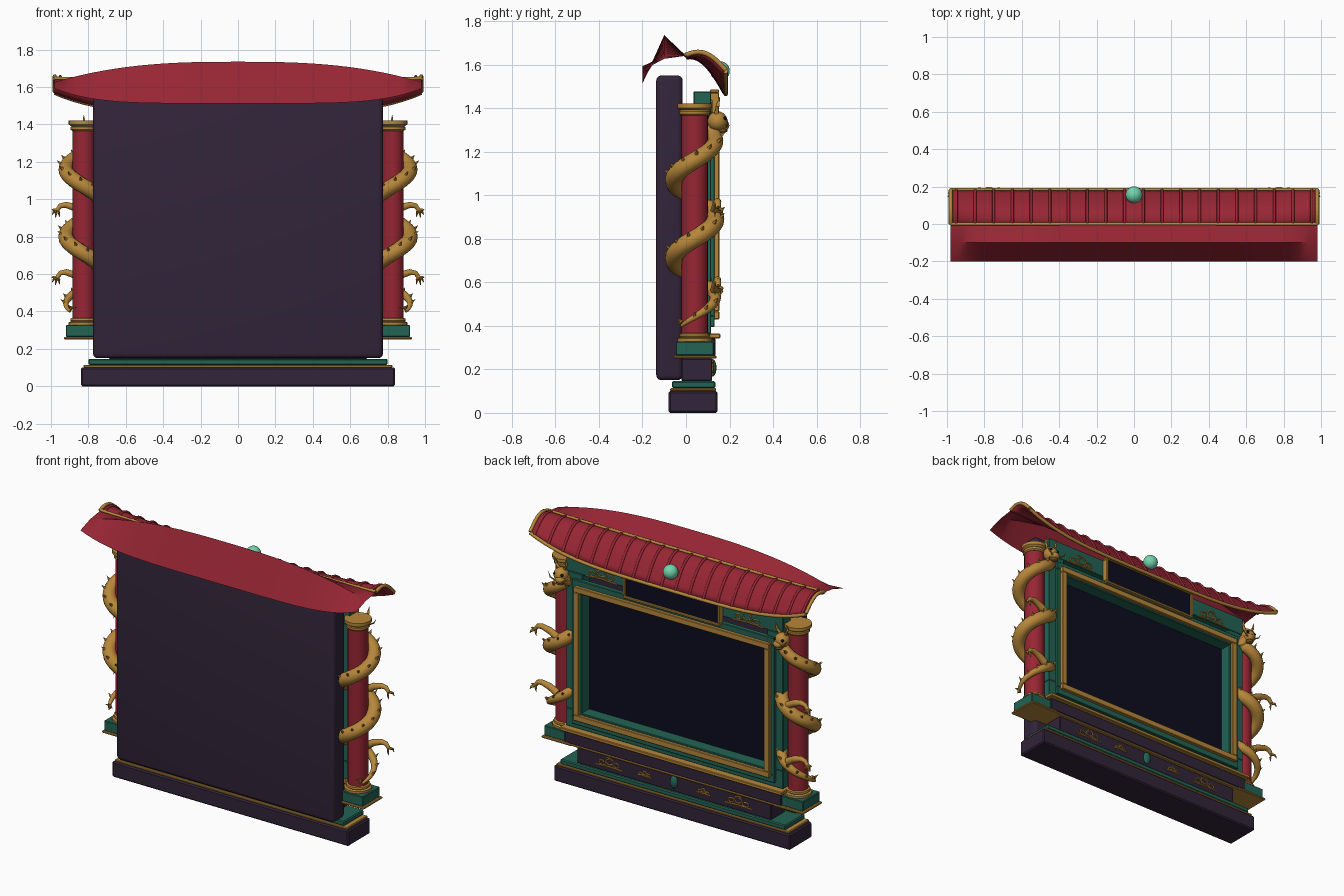
import bpy, bmesh, math
from mathutils import Vector, Matrix

if "Cube" in bpy.data.objects:
    bpy.data.objects.remove(bpy.data.objects["Cube"])


def mat(name, r, g, b):
    m = bpy.data.materials.new(name)
    m.diffuse_color = (r, g, b, 1)
    m.use_nodes = True
    m.node_tree.nodes["Principled BSDF"].inputs["Base Color"].default_value = m.diffuse_color
    return m


RED = mat("lacquer_red", 0.31, 0.019, 0.034)
GOLD = mat("old_gold", 0.47, 0.24, 0.042)
GREEN = mat("temple_green", 0.017, 0.125, 0.088)
DARK = mat("dark_plum", 0.032, 0.018, 0.042)
NAVY = mat("night_navy", 0.004, 0.004, 0.014)
JADE = mat("pale_jade", 0.17, 0.66, 0.42)
BRONZE = mat("dark_bronze", 0.19, 0.095, 0.02)


def finish(name, bm, m, smooth=None):
    me = bpy.data.meshes.new(name)
    bm.to_mesh(me)
    bm.free()
    ob = bpy.data.objects.new(name, me)
    bpy.context.collection.objects.link(ob)
    me.materials.append(m)
    if smooth:
        bpy.ops.object.select_all(action='DESELECT')
        bpy.context.view_layer.objects.active = ob
        ob.select_set(True)
        bpy.ops.object.shade_smooth_by_angle(angle=math.radians(smooth))
    return ob


def box(name, xs, ys, zs, m, bevel=0.004, seg=1):
    bm = bmesh.new()
    size = [b - a for a, b in (xs, ys, zs)]
    mid = [(a + b) / 2 for a, b in (xs, ys, zs)]
    bmesh.ops.create_cube(bm, size=1, matrix=Matrix.Translation(mid) @ Matrix.Diagonal((*size, 1)))
    if bevel:
        bmesh.ops.bevel(bm, geom=bm.edges[:], offset=bevel, segments=seg, affect='EDGES', profile=0.5)
    return finish(name, bm, m, 35)


def frame(name, x, z0, z1, w, y0, y1, m):
    """Rectangular frame of outer half width x and bar width w."""
    box(name + "_top", (-x, x), (y0, y1), (z1 - w, z1), m, 0.003)
    box(name + "_bottom", (-x, x), (y0, y1), (z0, z0 + w), m, 0.003)
    for s in (-1, 1):
        a, b = sorted((s * x, s * (x - w)))
        box(name + "_side", (a, b), (y0, y1), (z0 + w, z1 - w), m, 0.003)


def ball(name, c, r, m):
    bm = bmesh.new()
    bmesh.ops.create_uvsphere(bm, u_segments=24, v_segments=14, radius=1,
                              matrix=Matrix.Translation(c) @ Matrix.Diagonal((*r, 1)))
    return finish(name, bm, m, 60)


def lathe(name, x, y, profile, m, n=32):
    """Closed turned shape from (radius, z) pairs."""
    bm = bmesh.new()
    rings = [[bm.verts.new((x + r * math.cos(k * math.tau / n), y + r * math.sin(k * math.tau / n), z))
              for k in range(n)] for r, z in profile]
    for a, b in zip(rings, rings[1:]):
        for k in range(n):
            bm.faces.new((a[k], a[(k + 1) % n], b[(k + 1) % n], b[k]))
    bm.faces.new(rings[0][::-1])
    bm.faces.new(rings[-1])
    return finish(name, bm, m, 35)


def tube(name, pts, radii, m, n=8):
    """Tapered tube swept along points."""
    bm = bmesh.new()
    pts = [Vector(p) for p in pts]
    if not isinstance(radii, list):
        radii = [radii] * len(pts)
    rings = []
    for i, p in enumerate(pts):
        t = (pts[min(i + 1, len(pts) - 1)] - pts[max(i - 1, 0)]).normalized()
        ref = Vector((0, 0, 1)) if abs(t.z) < 0.9 else Vector((0, 1, 0))
        u = t.cross(ref).normalized()
        v = u.cross(t)
        rings.append([bm.verts.new(p + radii[i] * (u * math.cos(k * math.tau / n) + v * math.sin(k * math.tau / n)))
                      for k in range(n)])
    for a, b in zip(rings, rings[1:]):
        for k in range(n):
            bm.faces.new((a[k], a[(k + 1) % n], b[(k + 1) % n], b[k]))
    bm.faces.new(rings[0])
    bm.faces.new(rings[-1])
    bmesh.ops.recalc_face_normals(bm, faces=bm.faces[:])
    return finish(name, bm, m, 50)


def surface(name, f, us, vs, m, thick=0.0):
    bm = bmesh.new()
    g = [[bm.verts.new(f(u, v)) for v in vs] for u in us]
    for i in range(len(us) - 1):
        for j in range(len(vs) - 1):
            bm.faces.new((g[i][j], g[i + 1][j], g[i + 1][j + 1], g[i][j + 1]))
    ob = finish(name, bm, m, 40)
    if thick:
        sol = ob.modifiers.new("thickness", 'SOLIDIFY')
        sol.thickness = thick
    return ob


# Plinth, back panel and lower apron
box("plinth", (-.84, .84), (-.08, .145), (0, .1), DARK, .008)
box("plinth_gold_trim", (-.825, .825), (-.073, .138), (.1, .114), GOLD)
box("plinth_green_step", (-.8, .8), (-.065, .135), (.114, .146), GREEN, .006)
box("back_panel", (-.775, .775), (-.137, -.015), (.15, 1.55), DARK, .025, 4)
box("apron", (-.69, .69), (-.02, .12), (.146, .25), DARK)
box("apron_gold_trim", (-.77, .77), (-.02, .135), (.25, .263), GOLD)
box("shelf", (-.77, .77), (-.02, .135), (.263, .342), DARK)
box("shelf_gold_top", (-.79, .79), (.02, .158), (.342, .364), GOLD)
ball("apron_gem", (0, .122, .207), (.026, .018, .04), GREEN)

# Screen surround and recessed screen
frame("green_surround", .77, .364, 1.475, .115, .035, .115, GREEN)
frame("green_moulding", .72, .395, 1.325, .05, .1, .132, GREEN)
frame("gold_frame", .695, .43, 1.29, .037, .06, .153, GOLD)
frame("green_reveal", .66, .465, 1.255, .014, .05, .135, GREEN)
box("screen", (-.66, .66), (.035, .058), (.46, 1.26), NAVY, 0)

# Sign board without lettering
box("sign_board", (-.33, .33), (.1, .143), (1.32, 1.475), NAVY)
frame("sign_frame", .343, 1.308, 1.485, .015, .11, .152, GOLD)


# Scroll clouds on the panels
def cloud(x, y, z, w, s):
    for dx, dz, r, a0 in ((-.3, 0, .16, 0), (0, .08, .2, .5), (.3, 0, .16, 1)):
        pts = []
        for k in range(17):
            a = math.pi * (a0 - .2) + k * math.tau * 1.1 / 16
            q = w * r * (1 - .5 * k / 16)
            pts.append((x + s * (w * dx + q * math.cos(a)), y, z + w * dz + q * math.sin(a) * .75))
        tube("cloud_scroll", pts, .0045, GOLD, 6)
    tube("cloud_tail", [(x - s * w * .55, y, z - w * .13), (x, y, z - w * .1), (x + s * w * .55, y, z - w * .13)],
         .0045, GOLD, 6)


for s in (-1, 1):
    cloud(s * .52, .118, 1.39, .2, s)
    cloud(s * .46, .123, .2, .17, s)
    cloud(s * .21, .123, .2, .09, s)


# Roof, rear sheet: ridge drops and eave lifts towards the ends
def rear_roof(x, row):
    a = abs(x)
    z = (1.512 + .088 * a ** 5, 1.735 - .115 * a ** 2.7, 1.64)[row]
    return (x, -.2 + .1 * row, z)


N = 40
XS = [.98 * (2 * i / N - 1) for i in range(N + 1)]
surface("rear_roof", rear_roof, XS, (0, 1, 2), RED)


# Roof, tiled side with upturned corners
def tile_roof(x, t, up=0.0):
    a = min(abs(x), 1)
    drop = .165 - .105 * a ** 4
    bulge = .035 * math.sin(math.pi * t)
    return (x, .182 * t, 1.636 + .008 * a ** 6 - drop * t ** 1.3 + bulge + up)


TS = [j / 10 for j in range(11)]
surface("tiled_roof", tile_roof, XS, TS, RED, .014)
for i in range(20):
    x = -.95 + .1 * i
    tube("roof_rib", [tile_roof(x, t, .003) for t in TS], .008, RED, 8)
tube("ridge_trim", [tile_roof(x, 0, .004) for x in XS], .009, GOLD)
tube("eave_trim", [tile_roof(x, 1, -.006) for x in XS], .011, GOLD)
for s in (-1, 1):
    tube("roof_end_trim", [tile_roof(s * .98, t) for t in TS], .011, GOLD)
ball("roof_pearl", (0, .156, 1.57), (.045, .045, .045), JADE)

# Columns with coiled dragons
CX, CY, PITCH, COIL = .825, .04, .36, .095


def coil(z, r=COIL):
    a = (z - 1.16) / PITCH * math.tau
    return Vector((CX + r * math.cos(a), CY + r * math.sin(a), z))


for s in (-1, 1):
    side = lambda p: (s * p[0], p[1], p[2])
    ends = lambda h: tuple(sorted((s * (CX - h), s * (CX + h))))
    box("column_foot_plate", ends(.105), (-.055, .14), (.25, .264), GOLD)
    box("column_foot", ends(.095), (-.047, .128), (.264, .328), GREEN)
    lathe("column_base_ring", s * CX, CY, [(.08, .328), (.08, .342), (.068, .347), (.072, .352), (.07, .362), (.06, .366)], GOLD)
    lathe("column_shaft", s * CX, CY, [(.06, .36), (.06, 1.38)], RED)
    lathe("column_cap", s * CX, CY, [(.062, 1.365), (.07, 1.372), (.07, 1.385), (.066, 1.39), (.08, 1.4), (.08, 1.42)], GOLD)

    # Body, thin tail below and neck above
    M = 110
    zs = [.40 + .89 * i / M for i in range(M + 1)]
    pts = [coil(z) for z in zs] + [Vector((.765, .135, 1.315)), Vector((.782, .15, 1.335))]
    radii = [.007 + .034 * min(1, i / M / .3) ** .8 - .006 * max(0, i / M - .8) / .2 for i in range(M + 1)]
    tube("dragon_body", [side(p) for p in pts], radii + [.036, .03], GOLD, 14)

    # Back spikes, one mesh
    bm = bmesh.new()
    for k in range(30):
        z = .44 + .84 * k / 29
        c = coil(z)
        r = .007 + .034 * min(1, (z - .4) / .89 / .3) ** .8
        d = (Vector((c.x - CX, c.y - CY, 0)).normalized() + Vector((0, 0, .9))).normalized()
        p = c + d * (r + .008)
        p, d = Vector(side(p)), Vector(side(d))
        rot = d.to_track_quat('Z', 'Y').to_matrix().to_4x4()
        bmesh.ops.create_cone(bm, cap_ends=True, segments=5, radius1=.012, radius2=0, depth=.034,
                              matrix=Matrix.Translation(p) @ rot)
    finish("dragon_spikes", bm, GOLD)

    # Tail fin
    for dx, dz in ((.0, .0), (-.03, .015), (.02, .03)):
        tube("tail_fin", [side((.895, -.02, .42)), side((.89 + dx, -.045, .405 + dz))], [.009, .001], GOLD, 6)

    # Head
    ball("dragon_head", side((.785, .145, 1.34)), (.045, .045, .045), GOLD)
    ball("dragon_snout", side((.775, .17, 1.32)), (.032, .029, .024), GOLD)
    ball("dragon_jaw", side((.778, .165, 1.297)), (.024, .026, .012), BRONZE)
    for d in (-1, 1):
        ball("dragon_eye", side((.783 + d * .026, .177, 1.352)), (.009, .009, .009), NAVY)
        tube("dragon_horn", [side((.785 + d * .02, .14, 1.375)), side((.785 + d * .038, .145, 1.41)),
                             side((.785 + d * .04, .155, 1.45))], [.012, .009, .001], GOLD, 8)
        tube("dragon_whisker", [side((.775 + d * .025, .185, 1.315)), side((.775 + d * .055, .192, 1.33)),
                                side((.775 + d * .075, .185, 1.36))], [.005, .004, .001], GOLD, 6)

    # Legs with claws
    for z in (.565, .925):
        tube("dragon_leg", [side(p) for p in ((.82, .135, z), (.87, .14, z + .03), (.92, .145, z + .045),
                                              (.95, .147, z + .04), (.968, .148, z + .015))],
             [.024, .021, .017, .014, .011], GOLD, 10)
        for dx, dy, dz in ((.034, .0, .008), (.03, .018, -.02), (.012, -.015, -.035), (-.01, .01, -.03)):
            tube("dragon_claw", [side((.964, .148, z + .017)), side((.964 + dx * .7, .148 + dy, z + .015 + dz * .4)),
                                 side((.964 + dx, .148 + dy, z + .01 + dz))], [.009, .007, .001], GOLD, 6)
